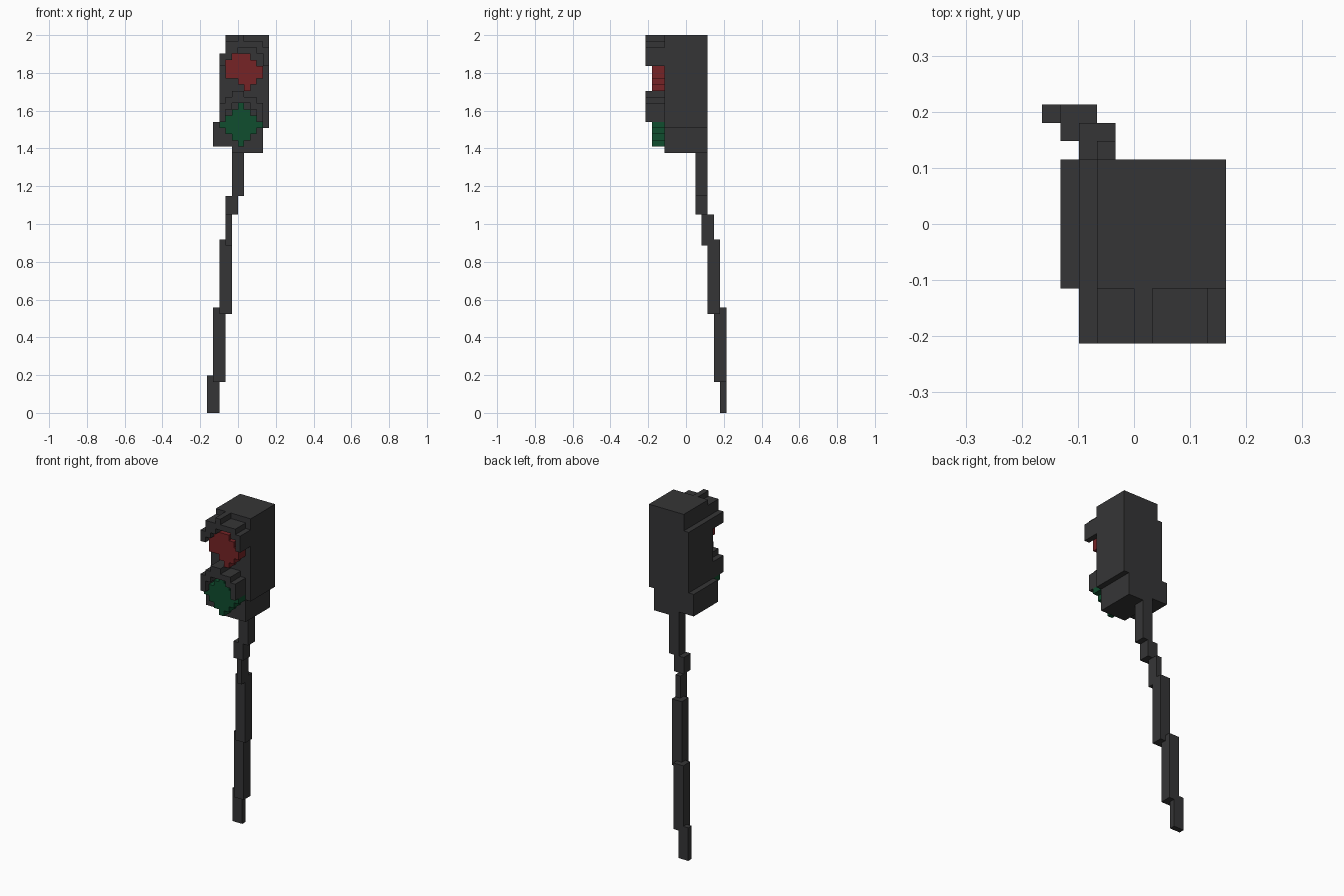
import bpy, bmesh, math
from mathutils import Vector

if "Cube" in bpy.data.objects:
    bpy.data.objects.remove(bpy.data.objects["Cube"])

U = 2 / 61  # block size


def material(name, rgb):
    m = bpy.data.materials.new(name)
    m.diffuse_color = (*rgb, 1)
    m.use_nodes = True
    m.node_tree.nodes["Principled BSDF"].inputs["Base Color"].default_value = m.diffuse_color
    return m


DARK = material("dark grey", (0.036, 0.036, 0.037))
RED = material("lamp red", (0.18, 0.017, 0.019))
GREEN = material("lamp green", (0.005, 0.075, 0.028))

DIRS = [Vector(d) for d in ((1, 0, 0), (-1, 0, 0), (0, 1, 0), (0, -1, 0), (0, 0, 1), (0, 0, -1))]


def blocks(name, boxes, mat):
    """Union of boxes (x0, x1, y0, y1, z0, z1) on the block grid, outer skin only."""
    cells = {(x, y, z) for x0, x1, y0, y1, z0, z1 in boxes
             for x in range(x0, x1) for y in range(y0, y1) for z in range(z0, z1)}
    bm = bmesh.new()
    for c in cells:
        mid = Vector(c) + Vector((0.5, 1.0, 0.5))  # y grid is shifted half a block
        for d in DIRS:
            if tuple(int(a + b) for a, b in zip(c, d)) in cells:
                continue
            a = Vector((d.y, d.z, d.x)) / 2
            b = d.cross(a)
            f = mid + d / 2
            bm.faces.new([bm.verts.new((f + s * a + t * b) * U)
                          for s, t in ((-1, -1), (1, -1), (1, 1), (-1, 1))])
    bmesh.ops.remove_doubles(bm, verts=bm.verts, dist=U * 0.01)
    bmesh.ops.dissolve_limit(bm, angle_limit=math.radians(1), verts=bm.verts, edges=bm.edges)
    bmesh.ops.triangulate(bm, faces=[f for f in bm.faces if len(f.verts) > 4])
    me = bpy.data.meshes.new(name)
    bm.to_mesh(me)
    bm.free()
    me.materials.append(mat)
    ob = bpy.data.objects.new(name, me)
    bpy.context.collection.objects.link(ob)


# Leaning pole, stepping right and forward as it rises
blocks("pole", [
    (-5, -3, 5, 6, 0, 6),
    (-4, -2, 4, 6, 5, 17),
    (-3, -1, 3, 5, 16, 28),
    (-2, -1, 2, 4, 27, 32),
    (-2, 0, 1, 3, 32, 35),
    (-1, 1, 1, 3, 35, 42),
], DARK)

# Lamp housing, with steps along its tilted sides
blocks("housing", [(x0, x1, -4, 3, z0, z1) for x0, x1, z0, z1 in (
    (-2, 5, 58, 61), (-3, 5, 47, 58), (-4, 5, 46, 47), (-4, 4, 43, 46), (-1, 4, 42, 43))], DARK)

# Arched visors over each lamp
visors = {
    "upper_visor": ((0, 1, 60, 61), (-1, 4, 59, 60), (-2, 0, 58, 60),
                    (-3, -1, 57, 58), (-3, -2, 56, 58), (3, 5, 58, 59), (4, 5, 56, 59)),
    "lower_visor": ((-1, 1, 51, 52), (-2, 3, 50, 51), (-3, -1, 49, 50),
                    (-3, -2, 47, 50), (2, 4, 49, 50), (3, 4, 47, 50)),
}
for name, parts in visors.items():
    blocks(name, [(x0, x1, -7, -4, z0, z1) for x0, x1, z0, z1 in parts], DARK)

# Lamps, built row by row from the bottom
red_rows = ((1, 2), (0, 3), (-2, 4), (-2, 4), (-2, 3), (-1, 2))
green_rows = [(-3 + abs(k), 4 - abs(k)) for k in range(-3, 4)]
for name, rows, z, mat in (("red_lamp", red_rows, 52, RED), ("green_lamp", green_rows, 43, GREEN)):
    blocks(name, [(a, b, -6, -4, z + i, z + i + 1) for i, (a, b) in enumerate(rows)], mat)
